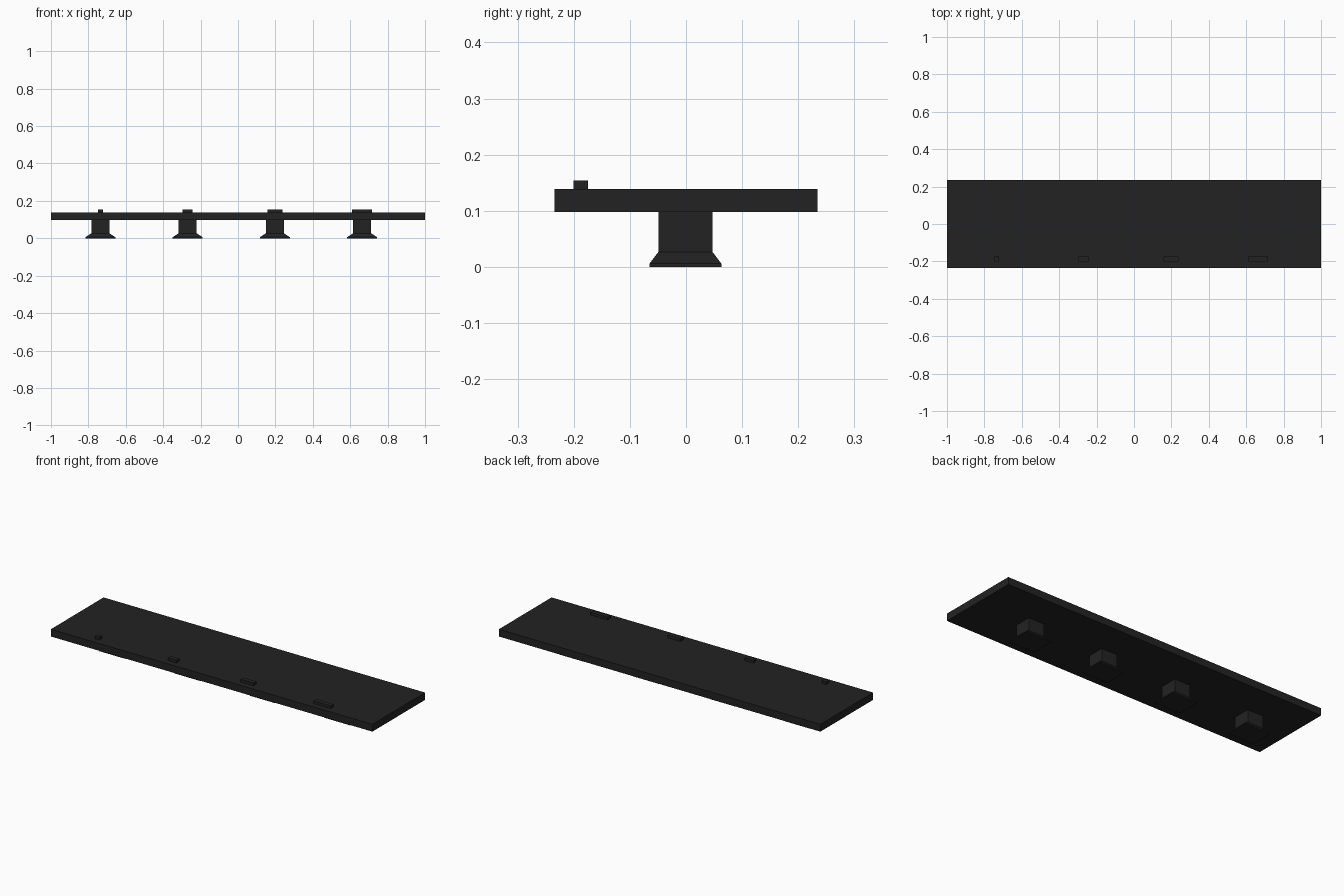
import bpy
import bmesh

if "Cube" in bpy.data.objects:
    bpy.data.objects.remove(bpy.data.objects["Cube"])

black = bpy.data.materials.new("matte_black")
black.diffuse_color = (0.0165, 0.0165, 0.0165, 1)
black.use_nodes = True
black.node_tree.nodes["Principled BSDF"].inputs["Base Color"].default_value = black.diffuse_color


def loft(name, x, y, sections):
    """Stack rectangular sections (half_x, half_y, z) into a closed solid."""
    bm = bmesh.new()
    rings = [[bm.verts.new((x + sx * hx, y + sy * hy, z))
              for sx, sy in ((-1, -1), (1, -1), (1, 1), (-1, 1))]
             for hx, hy, z in sections]
    bm.faces.new(rings[0][::-1])
    bm.faces.new(rings[-1])
    for low, high in zip(rings, rings[1:]):
        for i in range(4):
            j = (i + 1) % 4
            bm.faces.new((low[i], low[j], high[j], high[i]))
    mesh = bpy.data.meshes.new(name)
    bm.to_mesh(mesh)
    bm.free()
    mesh.materials.append(black)
    obj = bpy.data.objects.new(name, mesh)
    bpy.context.collection.objects.link(obj)
    return obj


# Flat top plate
PLATE_LOW, PLATE_TOP = 0.098, 0.139
loft("plate", 0, 0, [(1, 0.234, PLATE_LOW), (1, 0.234, PLATE_TOP)])

for i in range(4):
    x = -0.736 + 0.4665 * i
    # Square stem on a flared foot
    loft(f"foot_{i + 1}", x, -0.001, [(0.08, 0.064, 0), (0.08, 0.064, 0.006),
                                      (0.048, 0.048, 0.027),
                                      (0.048, 0.048, PLATE_LOW)])
    # Raised marker bar, wider at each position
    half = 0.0133 * (i + 1)
    loft(f"marker_{i + 1}", x, -0.1875, [(half, 0.0128, PLATE_TOP),
                                        (half, 0.0128, 0.154)])
